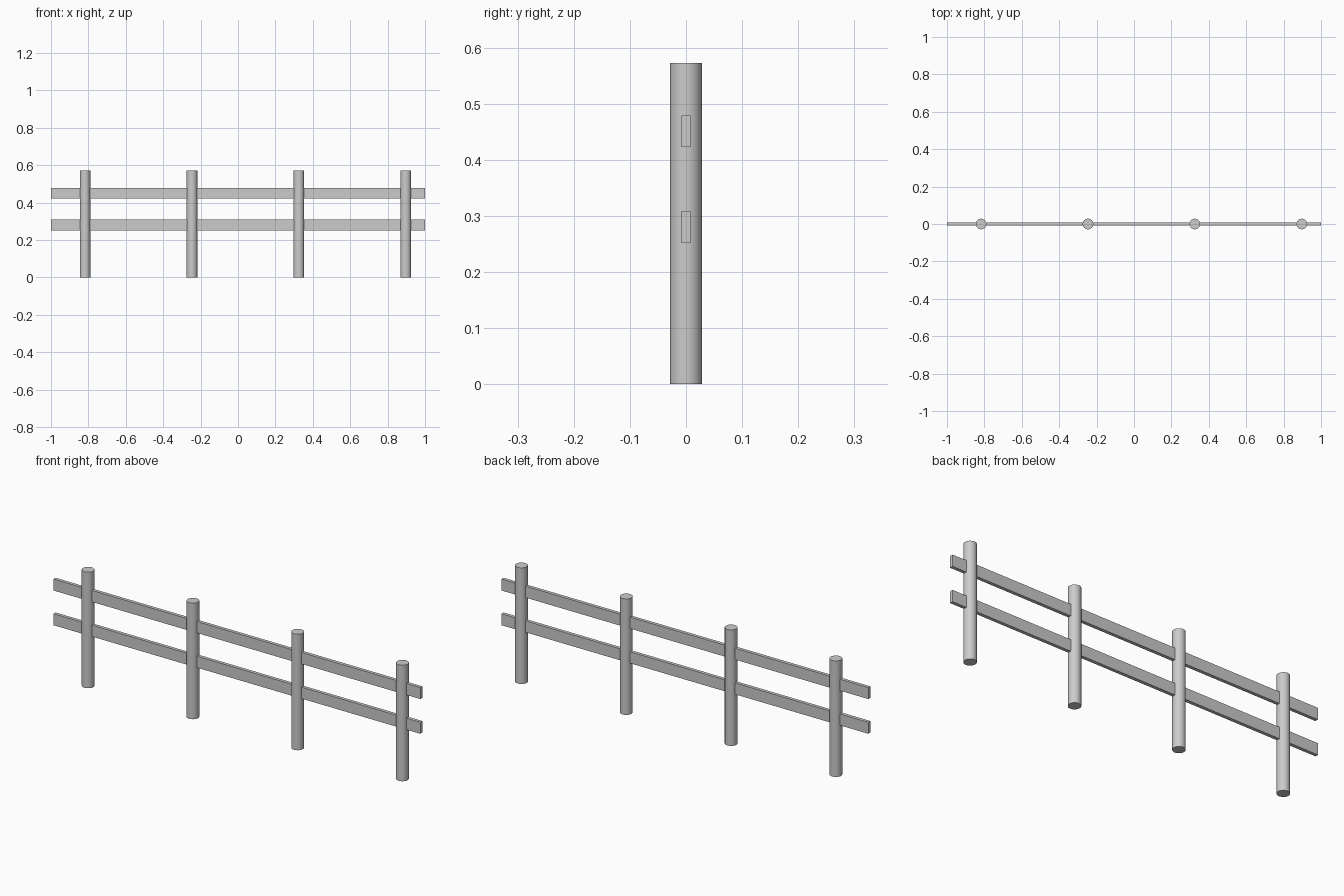
import bpy
import math

if "Cube" in bpy.data.objects:
    bpy.data.objects.remove(bpy.data.objects["Cube"])

POST_HEIGHT = 0.572
POST_RADIUS = 0.0285
POST_SPACING = 0.5715
FIRST_POST_X = -0.8175
RAIL_SIZE = (2.0, 0.0165, 0.0565)
RAIL_HEIGHTS = {"lower_rail": 0.28, "upper_rail": 0.451}


def add_post(index):
    bpy.ops.mesh.primitive_cylinder_add(
        vertices=32, radius=POST_RADIUS, depth=POST_HEIGHT,
        location=(FIRST_POST_X + index * POST_SPACING, 0, POST_HEIGHT / 2))
    bpy.context.object.name = f"fence_post_{index + 1}"
    bpy.ops.object.shade_smooth_by_angle(angle=math.radians(30))


def add_rail(name, z):
    bpy.ops.mesh.primitive_cube_add(size=1, location=(0, 0, z))
    rail = bpy.context.object
    rail.name = name
    rail.scale = RAIL_SIZE
    bpy.ops.object.transform_apply(location=False, rotation=False, scale=True)


# Round upright posts
for i in range(4):
    add_post(i)

# Flat rails running through the posts
for rail_name, height in RAIL_HEIGHTS.items():
    add_rail(rail_name, height)
